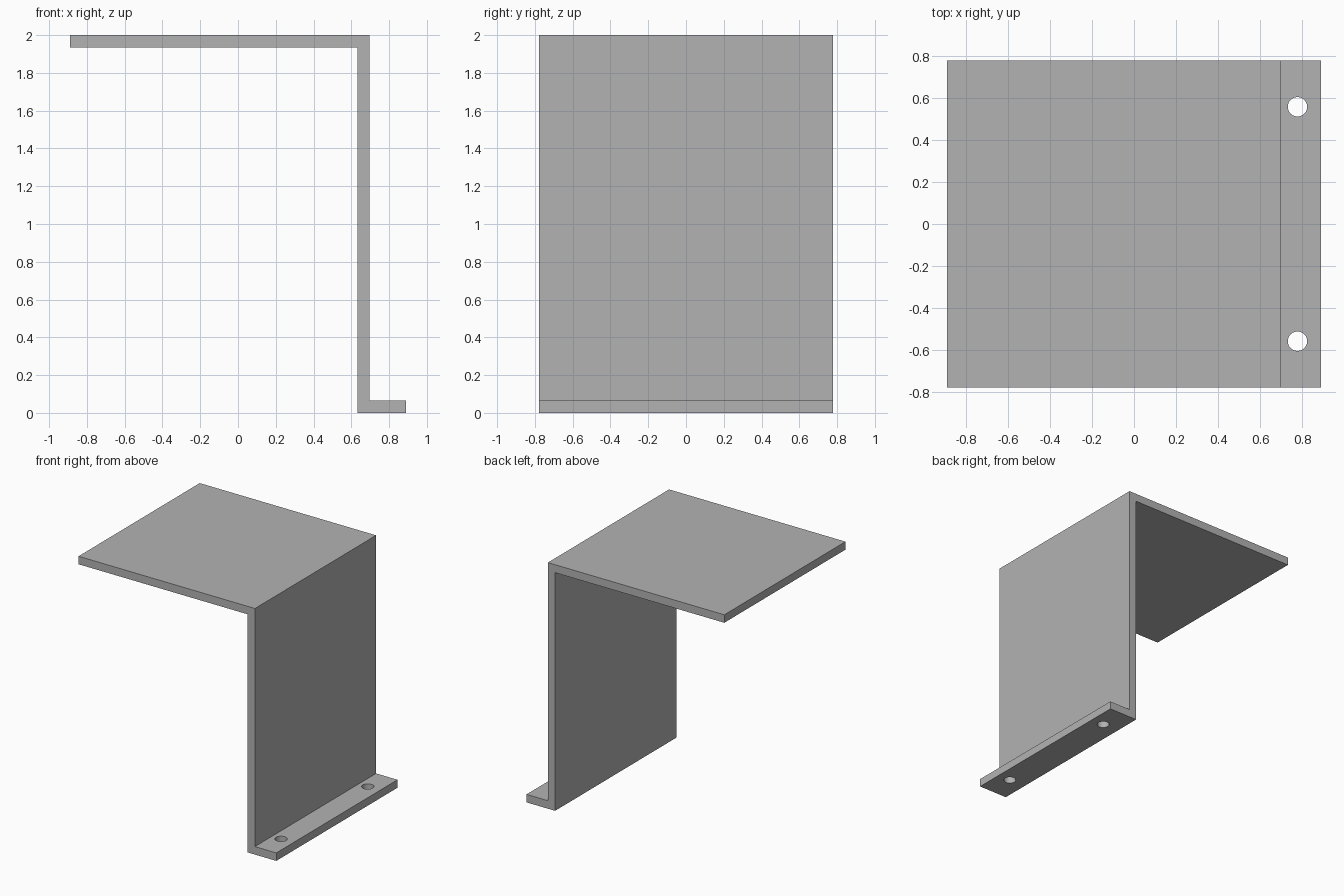
import bpy
import bmesh

cube = bpy.data.objects.get("Cube")
if cube:
    bpy.data.objects.remove(cube, do_unlink=True)

HALF_DEPTH = 0.778

grey = bpy.data.materials.new("plain grey")
grey.use_nodes = True
GREY = (0.45, 0.45, 0.45, 1)
grey.diffuse_color = GREY
grey.node_tree.nodes["Principled BSDF"].inputs["Base Color"].default_value = GREY

# Bent sheet: top shelf, upright wall and mounting foot as one extruded profile
profile = [(-0.889, 1.935), (0.632, 1.935), (0.632, 0), (0.889, 0),
           (0.889, 0.065), (0.697, 0.065), (0.697, 2), (-0.889, 2)]
bm = bmesh.new()
face = bm.faces.new([bm.verts.new((x, -HALF_DEPTH, z)) for x, z in profile])
extruded = bmesh.ops.extrude_face_region(bm, geom=[face])["geom"]
moved = [v for v in extruded if isinstance(v, bmesh.types.BMVert)]
bmesh.ops.translate(bm, verts=moved, vec=(0, 2 * HALF_DEPTH, 0))
bmesh.ops.recalc_face_normals(bm, faces=bm.faces)
mesh = bpy.data.meshes.new("bracket")
bm.to_mesh(mesh)
bm.free()
bracket = bpy.data.objects.new("bracket", mesh)
bpy.context.collection.objects.link(bracket)
mesh.materials.append(grey)

# Screw holes through the foot
for side, name in ((-1, "front"), (1, "back")):
    bpy.ops.mesh.primitive_cylinder_add(vertices=48, radius=0.046, depth=0.3,
                                        location=(0.777, side * 0.557, 0.03))
    cutter = bpy.context.object
    cutter.name = name + "_hole_cutter"
    cutter.data.materials.append(grey)
    cutter.hide_render = True
    cutter.hide_viewport = True
    cut = bracket.modifiers.new(name + "_hole", "BOOLEAN")
    cut.operation = "DIFFERENCE"
    cut.solver = "EXACT"
    cut.object = cutter

# Smooth hole walls, sharp bends
bpy.ops.object.select_all(action="DESELECT")
bracket.select_set(True)
bpy.context.view_layer.objects.active = bracket
for modifier in list(bracket.modifiers):
    bpy.ops.object.modifier_apply(modifier=modifier.name)
for obj in [o for o in bpy.data.objects if o.name.endswith("_cutter")]:
    bpy.data.objects.remove(obj, do_unlink=True)
bpy.ops.object.shade_smooth_by_angle()
